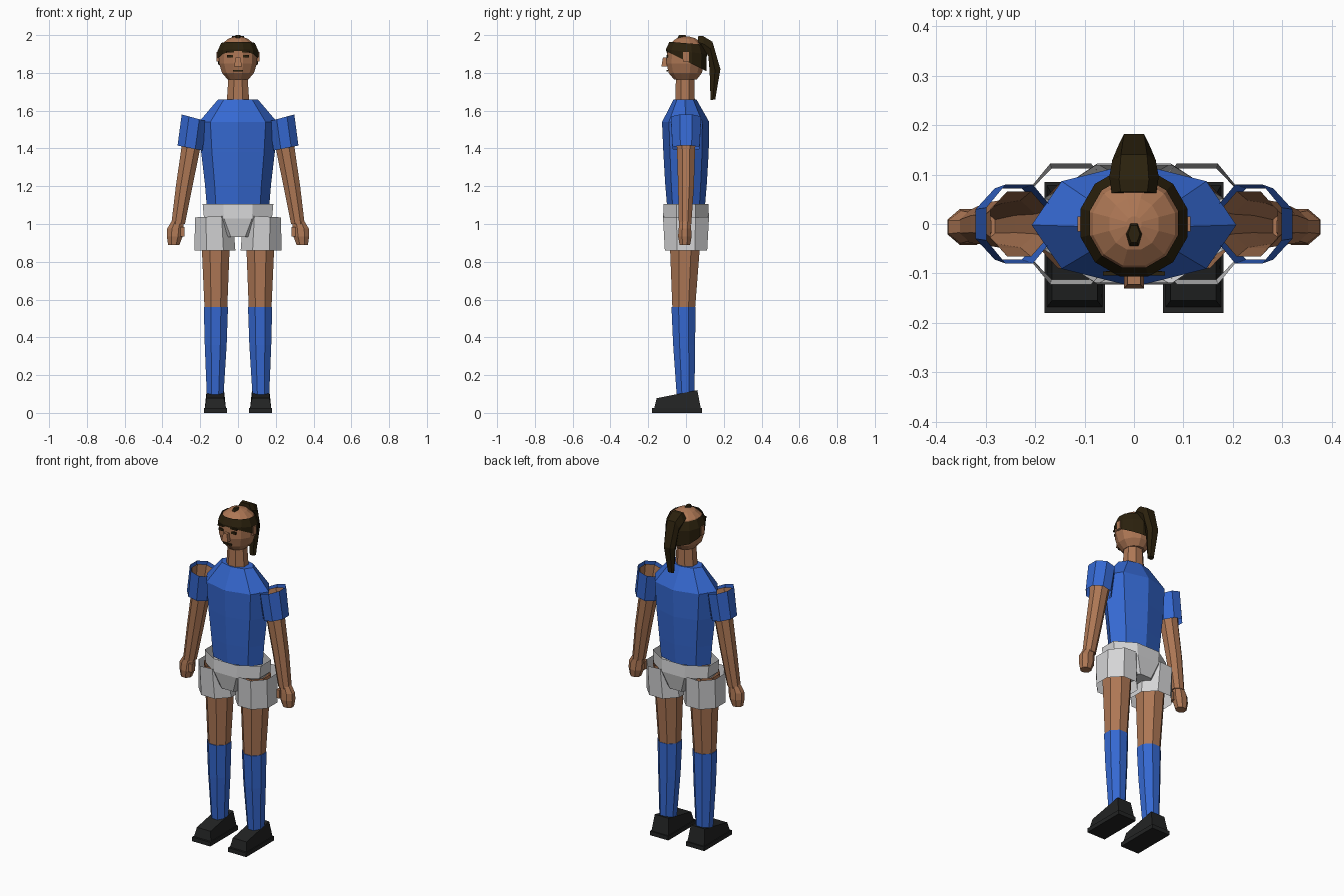
import bpy, bmesh, math

if "Cube" in bpy.data.objects:
    bpy.data.objects.remove(bpy.data.objects["Cube"])


def material(name, rgb):
    m = bpy.data.materials.new(name)
    m.diffuse_color = (*rgb, 1)
    m.use_nodes = True
    m.node_tree.nodes["Principled BSDF"].inputs["Base Color"].default_value = m.diffuse_color
    return m


SKIN = material("skin_brown", (0.42, 0.185, 0.09))
BLUE = material("kit_blue", (0.036, 0.14, 0.64))
GREY = material("shorts_light_grey", (0.66, 0.66, 0.67))
BLACK = material("shoe_black", (0.016, 0.017, 0.017))
HAIR = material("hair_dark_brown", (0.024, 0.015, 0.004))


def skin_rings(name, rings, mat, cap_start=True, cap_end=True):
    """Join successive rings of points into a faceted shell."""
    bm = bmesh.new()
    vs = [[bm.verts.new(p) for p in ring] for ring in rings]
    n = len(vs[0])
    for a, b in zip(vs, vs[1:]):
        for i in range(n):
            j = (i + 1) % n
            bm.faces.new((a[i], a[j], b[j], b[i]))
    if cap_start:
        bm.faces.new(vs[0][::-1])
    if cap_end:
        bm.faces.new(vs[-1])
    bmesh.ops.recalc_face_normals(bm, faces=bm.faces)
    # an open shell should face away from its middle
    mid = sum((v.co for v in bm.verts), bm.verts[:][0].co * 0) / len(bm.verts[:])
    if sum((f.calc_center_median() - mid).dot(f.normal) for f in bm.faces) < 0:
        bmesh.ops.reverse_faces(bm, faces=bm.faces[:])
    me = bpy.data.meshes.new(name)
    bm.to_mesh(me)
    bm.free()
    me.materials.append(mat)
    ob = bpy.data.objects.new(name, me)
    bpy.context.collection.objects.link(ob)
    return ob


def ring(x, y, z, rx, ry, n=8, half=False, tx=0, ty=0):
    """Elliptical ring; half turns a flat side forward, tx / ty tilt it."""
    k = 1 / math.cos(math.pi / n) if half else 1
    pts = []
    for i in range(n):
        a = 2 * math.pi * (i + (0.5 if half else 0)) / n
        dx, dy = rx * k * math.cos(a), ry * k * math.sin(a)
        pts.append((x + dx, y + dy, z + tx * dx + ty * dy))
    return pts


def rect(x0, x1, y0, y1, z0, z1=None):
    """Four-point ring, z0 at the front edge and z1 at the back edge."""
    z1 = z0 if z1 is None else z1
    return [(x0, y0, z0), (x1, y0, z0), (x1, y1, z1), (x0, y1, z1)]


def box(name, c, s, mat):
    x, y, z = c
    a, b, h = (v / 2 for v in s)
    return skin_rings(name, [rect(x - a, x + a, y - b, y + b, z - h),
                             rect(x - a, x + a, y - b, y + b, z + h)], mat)


# Shirt body, neck and hips
skin_rings("shirt", [ring(0, 0, 1.09, .165, .10), ring(0, 0, 1.21, .175, .11),
                     ring(0, 0, 1.38, .195, .12), ring(0, -.002, 1.54, .207, .125),
                     ring(0, -.005, 1.66, .105, .06)], BLUE)
skin_rings("neck", [ring(0, -.005, 1.64, .06, .052, half=True),
                    ring(0, -.005, 1.79, .05, .048, half=True)], SKIN)
skin_rings("shorts_hips", [ring(0, 0, 1.105, .187, .118, half=True),
                           ring(0, 0, 1.03, .18, .122, half=True),
                           ring(0, 0, .93, .09, .10, half=True)], GREY, False)

for side, s in (("right", 1), ("left", -1)):
    # Short sleeve: tilted tube open at both ends
    skin_rings(side + "_sleeve", [
        ring(s * .232, 0, 1.562, .066, .08, half=True, tx=s * .27),
        ring(s * .254, 0, 1.402, .066, .072, half=True, tx=s * .2)], BLUE, False, False)
    # Arm, open at the shoulder
    skin_rings(side + "_arm", [
        ring(s * .232, 0, 1.548, .058, .066, half=True, tx=s * .27),
        ring(s * .25, 0, 1.40, .05, .048, half=True),
        ring(s * .285, 0, 1.20, .044, .042, half=True),
        ring(s * .317, -.005, 1.00, .036, .033, half=True)], SKIN, False)
    # Fist and thumb
    skin_rings(side + "_hand", [
        ring(s * .318, -.005, 1.02, .03, .028, half=True),
        ring(s * .332, -.006, .975, .043, .033, half=True),
        ring(s * .335, -.006, .935, .042, .036, half=True),
        ring(s * .34, -.006, .89, .03, .028, half=True)], SKIN)
    box(side + "_thumb", (s * .293, -.022, .96), (.022, .032, .05), SKIN)
    # Shorts leg: wide open tube
    skin_rings(side + "_shorts_leg", [
        ring(s * .128, 0, 1.04, .10, .122, half=True, tx=s * -.05),
        ring(s * .122, 0, .86, .108, .112, half=True)], GREY, False, False)
    # Thigh and sock
    skin_rings(side + "_thigh", [
        ring(s * .12, -.005, 1.03, .08, .085, half=True),
        ring(s * .118, -.006, .86, .073, .078, half=True),
        ring(s * .117, -.012, .55, .06, .06, half=True)], SKIN, False)
    skin_rings(side + "_sock", [
        ring(s * .117, -.013, .56, .064, .064, half=True),
        ring(s * .118, -.01, .36, .058, .058, half=True),
        ring(s * .121, -.002, .09, .044, .047, half=True)], BLUE)
    # Shoe: flat sole with a wedge upper
    c = s * .12
    skin_rings(side + "_shoe_sole", [rect(c - .061, c + .061, -.18, .085, 0),
                                     rect(c - .061, c + .061, -.18, .085, .025)], BLACK)
    skin_rings(side + "_shoe_upper", [rect(c - .056, c + .056, -.168, .078, .025),
                                      rect(c - .046, c + .046, -.155, .06, .078, .12)], BLACK)
    # Ear, eye and brow
    box(side + "_ear", (s * .105, .0, 1.885), (.018, .03, .05), SKIN)
    box(side + "_eye", (s * .042, -.099, 1.888), (.03, .009, .014), HAIR)
    box(side + "_brow", (s * .042, -.1, 1.912), (.042, .009, .009), HAIR)

# Head
skin_rings("head", [ring(0, y, z, rx, ry, 12, True) for y, z, rx, ry in (
    (-.003, 1.765, .055, .06), (-.004, 1.80, .085, .088), (-.003, 1.85, .10, .10),
    (-.001, 1.915, .10, .10), (0, 1.955, .083, .084), (0, 1.982, .05, .052),
    (0, 1.993, .015, .015))], SKIN)
skin_rings("nose", [rect(-.02, .02, -.13, -.09, 1.835),
                    rect(-.013, .013, -.122, -.09, 1.882)], SKIN)
box("mouth", (0, -.099, 1.812), (.055, .009, .009), HAIR)

# Hair band swept back, low at the nape, leaving the crown bare
skin_rings("hair_band", [
    ring(0, .002, 1.862, .107, .107, 12, True, ty=-.5),
    ring(0, .002, 1.912, .108, .108, 12, True, ty=-.12),
    ring(0, .002, 1.957, .089, .09, 12, True, ty=-.08)], HAIR, False, False)
skin_rings("crown_tuft", [ring(0, -.02, 1.985, .018, .028, 6),
                          ring(0, -.02, 2.0, .012, .02, 6)], HAIR)

# Ponytail: inner y, inner z, outer y, outer z, half width
tail = []
for yi, zi, yo, zo, w in ((.06, 1.93, .065, 1.995, .045), (.10, 1.91, .09, 1.995, .05),
                          (.118, 1.89, .14, 1.965, .044), (.125, 1.81, .182, 1.82, .034),
                          (.13, 1.655, .155, 1.66, .02)):
    ym, zm = (yi + yo) / 2, (zi + zo) / 2
    tail.append([(-w * .6, yi, zi), (w * .6, yi, zi), (w, ym, zm),
                 (w * .6, yo, zo), (-w * .6, yo, zo), (-w, ym, zm)])
skin_rings("ponytail", tail, HAIR)
